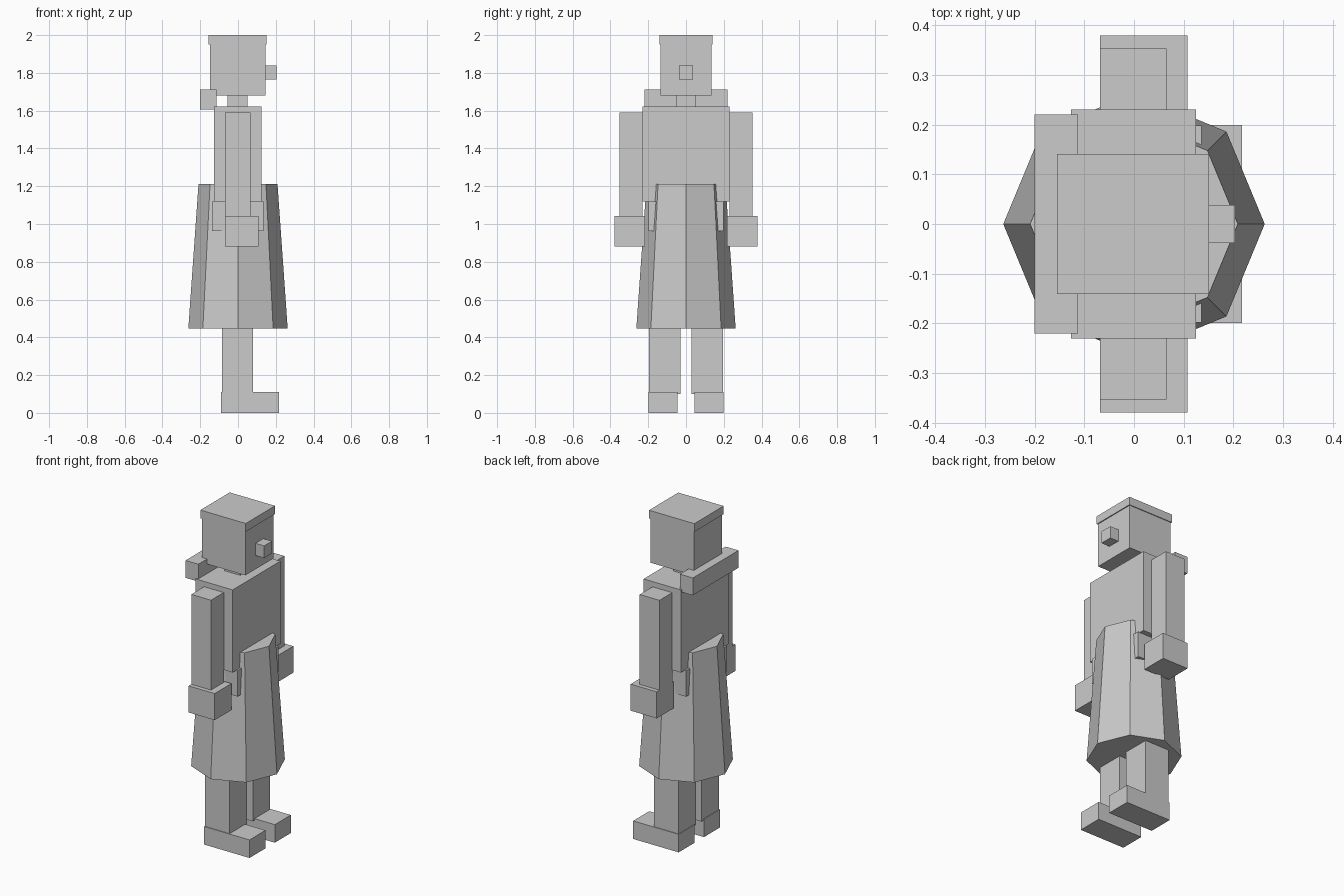
import bpy, bmesh, math
from mathutils import Matrix

if "Cube" in bpy.data.objects:
    bpy.data.objects.remove(bpy.data.objects["Cube"])

grey = bpy.data.materials.new("plain_grey")
grey.diffuse_color = (0.6, 0.6, 0.6, 1)
grey.use_nodes = True
grey.node_tree.nodes["Principled BSDF"].inputs["Base Color"].default_value = grey.diffuse_color


def finish(name, bm):
    bmesh.ops.recalc_face_normals(bm, faces=bm.faces)
    mesh = bpy.data.meshes.new(name)
    bm.to_mesh(mesh)
    bm.free()
    mesh.materials.append(grey)
    obj = bpy.data.objects.new(name, mesh)
    bpy.context.collection.objects.link(obj)
    return obj


def box(name, x, y, z):
    """Box from (min, max) ranges on each axis."""
    bm = bmesh.new()
    bmesh.ops.create_cube(bm, size=1)
    for v in bm.verts:
        for i, (lo, hi) in enumerate((x, y, z)):
            v.co[i] = hi if v.co[i] > 0 else lo
    return finish(name, bm)


def pair(name, x, y, z):
    """The same box on both sides of the body."""
    box(name + "_left", x, y, z)
    box(name + "_right", x, (-y[1], -y[0]), z)


# Head, hair cap, nose and neck
box("head", (-0.148, 0.145), (-0.136, 0.136), (1.68, 1.96))
box("hair_cap", (-0.155, 0.151), (-0.141, 0.141), (1.95, 2.0))
box("nose", (0.14, 0.203), (-0.038, 0.038), (1.764, 1.838))
box("neck", (-0.055, 0.05), (-0.05, 0.05), (1.61, 1.69))

# Torso, hips and the collar roll behind the neck
box("torso", (-0.127, 0.125), (-0.23, 0.23), (1.118, 1.622))
box("hips", (-0.138, 0.136), (-0.198, 0.198), (0.962, 1.12))
box("collar", (-0.2, -0.113), (-0.22, 0.22), (1.605, 1.711))

# Eight-sided flared skirt
bm = bmesh.new()
bmesh.ops.create_cone(bm, cap_ends=True, segments=8, radius1=0.263,
                      radius2=0.209, depth=0.766,
                      matrix=Matrix.Translation((0, 0, 0.83)))
# Put a corner of the octagon on the x axis
corner = bm.verts[:][0].co
angle = math.atan2(corner.y, corner.x)
bmesh.ops.rotate(bm, verts=bm.verts, matrix=Matrix.Rotation(-angle, 3, 'Z'))
finish("skirt", bm)

# Limbs
pair("arm", (-0.068, 0.065), (0.229, 0.353), (1.0, 1.59))
pair("hand", (-0.068, 0.108), (0.218, 0.379), (0.88, 1.042))
pair("leg", (-0.086, 0.08), (0.028, 0.195), (0.1, 0.46))
pair("shoe", (-0.09, 0.217), (0.045, 0.199), (0.0, 0.11))
